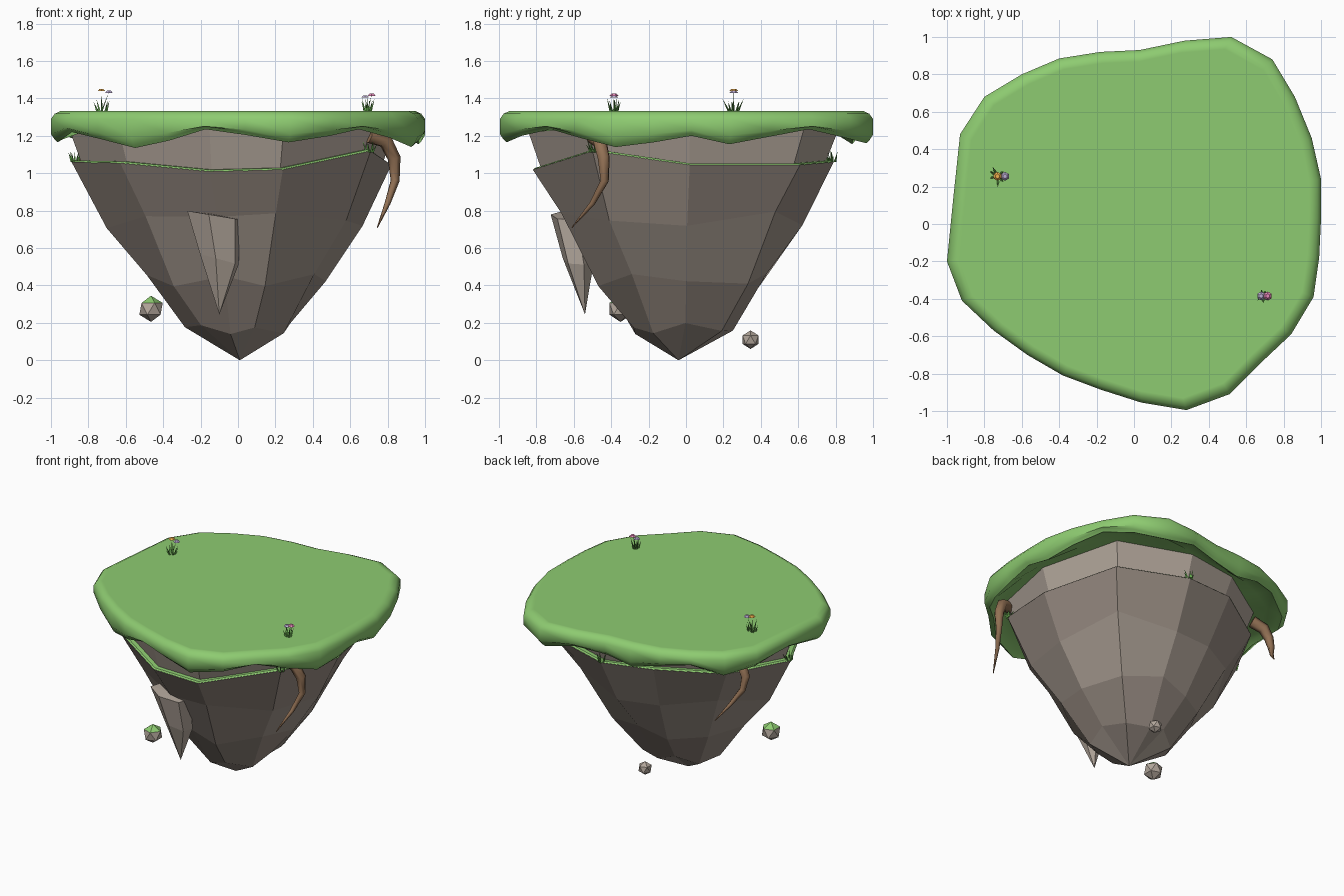
import bpy, bmesh, math, random
from mathutils import Vector

if "Cube" in bpy.data.objects:
    bpy.data.objects.remove(bpy.data.objects["Cube"])

random.seed(4)


def material(name, rgb):
    m = bpy.data.materials.new(name)
    m.diffuse_color = (*rgb, 1)
    m.use_nodes = True
    m.node_tree.nodes["Principled BSDF"].inputs["Base Color"].default_value = m.diffuse_color
    return m


GRASS = material("grass", (0.27, 0.60, 0.165))
BLADE = material("blade", (0.14, 0.42, 0.08))
ROCK = material("rock", (0.32, 0.268, 0.23))
ROCK_MID = material("rock_mid", (0.37, 0.315, 0.27))
PALE = material("pale_rock", (0.45, 0.385, 0.33))
WOOD = material("wood", (0.29, 0.165, 0.09))
ORANGE = material("orange", (0.9, 0.45, 0.08))
LILAC = material("lilac", (0.5, 0.42, 0.65))
PINK = material("pink", (0.8, 0.25, 0.5))


def finish(bm, name, mats, smooth=False):
    bmesh.ops.recalc_face_normals(bm, faces=bm.faces)
    me = bpy.data.meshes.new(name)
    bm.to_mesh(me)
    bm.free()
    for m in mats:
        me.materials.append(m)
    ob = bpy.data.objects.new(name, me)
    bpy.context.collection.objects.link(ob)
    if smooth:
        for p in me.polygons:
            p.use_smooth = True
    return ob


def loft(name, rings, start, end, mats, smooth=False):
    """Skin equal-length rings (materials alternate by row), fan each end to a point."""
    bm = bmesh.new()
    vs = [[bm.verts.new(p) for p in r] for r in rings]
    n = len(vs[0])
    for row, (a, b) in enumerate(zip(vs, vs[1:])):
        for i in range(n):
            j = (i + 1) % n
            bm.faces.new((a[i], a[j], b[j], b[i])).material_index = row % len(mats)
    for ring, tip in ((vs[0], start), (vs[-1], end)):
        t = bm.verts.new(tip)
        for i in range(n):
            bm.faces.new((ring[i], ring[(i + 1) % n], t)).material_index = len(mats) - 1
    return finish(bm, name, mats, smooth)


# Grass cap: outline in plan with a wavy hem height at each point
outline = [(-1, -.2, 1.165), (-.92, -.41, 1.22), (-.75, -.57, 1.18), (-.57, -.70, 1.135),
           (-.38, -.81, 1.175), (-.18, -.885, 1.235), (.04, -.955, 1.205), (.28, -.995, 1.165),
           (.51, -.91, 1.20), (.67, -.75, 1.235), (.84, -.59, 1.19), (.96, -.39, 1.14),
           (.99, -.18, 1.165), (1, .03, 1.20), (1, .24, 1.155), (.95, .46, 1.195),
           (.86, .68, 1.235), (.74, .88, 1.19), (.52, 1, 1.16), (.27, .98, 1.215),
           (.03, .93, 1.195), (-.18, .92, 1.155), (-.4, .885, 1.205), (-.6, .8, 1.23),
           (-.8, .68, 1.16), (-.93, .48, 1.19), (-.965, .15, 1.22)]


def plan(s, z):
    return [(x * s, y * s, z(h)) for x, y, h in outline]


grass = loft("grass_cap", [plan(.935, lambda h: 1.332), plan(.95, lambda h: 1.332),
                           plan(.98, lambda h: 1.318), plan(1, lambda h: 1.29),
                           plan(1, lambda h: .6 * h + .51), plan(.98, lambda h: h + .015),
                           plan(.965, lambda h: h), plan(.94, lambda h: h + .015),
                           plan(.86, lambda h: 1.235)],
             (0, 0, 1.332), (0, 0, 1.235), [GRASS], True)
bpy.context.view_layer.objects.active = grass
grass.select_set(True)
bpy.ops.object.shade_smooth_by_angle(angle=math.radians(50))

# Main rock: ten-sided tapering body under the ledge
rim = [(.24, -.82, 1.02), (.71, -.50, 1.12), (.82, .02, 1.045), (.67, .61, 1.045),
       (.16, .79, 1.06), (-.24, .73, 1.09), (-.66, .46, 1.065), (-.89, .02, 1.06),
       (-.63, -.51, 1.055), (-.15, -.79, 1.01)]


def rock_ring(s, z, wobble):
    return [(x * s + .01, y * s - .01, z + wobble * math.sin(2.3 * i + 9 * s))
            for i, (x, y, h) in enumerate(rim)]


loft("rock_body", [rim, rock_ring(.80, .75, .045), rock_ring(.56, .43, .035),
                   rock_ring(.33, .17, .03)], (0, 0, 1.03), (.01, -.04, 0), [ROCK, ROCK_MID])

# Thin grass on the ledge
loft("ledge_grass", [[(x, y, z - .002) for x, y, z in rim],
                     [(x * .985, y * .985, z + .008) for x, y, z in rim]],
     (0, 0, 1.035), (0, 0, 1.06), [GRASS])

# Pale upper rock band flaring into the cap
loft("rock_band", [[(x * .93, y * .93, z - .03) for x, y, z in rim],
                   [(x * 1.02, y * 1.04, 1.25) for x, y, z in rim]],
     (0, 0, 1.04), (0, 0, 1.25), [PALE])


# Hanging shard on the front
def shard_ring(c, rx, ry, tilt):
    return [(c[0] + rx * math.cos(a), c[1] + ry * math.sin(a), c[2] - tilt * math.cos(a))
            for a in (k * math.pi / 3 + .35 for k in range(6))]


loft("front_shard", [shard_ring((-.13, -.62, .775), .15, .105, .025),
                     shard_ring((-.10, -.575, .54), .11, .085, .03)],
     (-.13, -.62, .78), (-.1, -.54, .245), [PALE])


# Angular tapering roots
def root(name, pts):
    cu = bpy.data.curves.new(name, 'CURVE')
    cu.dimensions = '3D'
    cu.bevel_depth = 1
    cu.bevel_resolution = 1
    cu.use_fill_caps = True
    sp = cu.splines.new('POLY')
    sp.points.add(len(pts) - 1)
    for b, (x, y, z, r) in zip(sp.points, pts):
        b.co = (x, y, z, 1)
        b.radius = r
    cu.materials.append(WOOD)
    bpy.context.collection.objects.link(bpy.data.objects.new(name, cu))


root("front_root", [(.70, -.50, 1.20, .042), (.79, -.46, 1.17, .04), (.835, -.44, 1.08, .035),
                    (.84, -.435, .96, .024), (.80, -.50, .84, .016), (.745, -.61, .71, .003)])
root("back_root", [(-.70, .42, 1.20, .042), (-.78, .45, 1.16, .04), (-.82, .46, 1.09, .033),
                   (-.815, .49, 1.0, .023), (-.76, .56, .90, .014), (-.70, .655, .80, .003)])


# Floating pebbles
def pebble(name, pos, r, green):
    bm = bmesh.new()
    bmesh.ops.create_icosphere(bm, subdivisions=1, radius=r)
    for f in bm.faces:
        if green and f.calc_center_median().z > .3 * r:
            f.material_index = 1
    bmesh.ops.translate(bm, verts=bm.verts, vec=pos)
    finish(bm, name, [PALE, GRASS])


pebble("mossy_pebble", (-.465, -.35, .275), .07, True)
pebble("small_pebble", (.10, .345, .11), .05, False)


# Grass tufts and flowers
def spike(bm, base, tip, r):
    b = [bm.verts.new(base + Vector((math.cos(a), math.sin(a), 0)) * r)
         for a in (0, 2.1, 4.2)]
    t = bm.verts.new(tip)
    bm.faces.new(b)
    for i in range(3):
        bm.faces.new((b[i], b[(i + 1) % 3], t))


def tuft(name, pos, h, spread, blooms=()):
    pos = Vector(pos)
    bm = bmesh.new()
    for k in range(7):
        a = k * math.tau / 7 + random.uniform(-.3, .3)
        d = Vector((math.cos(a), math.sin(a), 0))
        spike(bm, pos + d * spread * .5,
              pos + d * spread * random.uniform(.8, 1.3) + Vector((0, 0, h * random.uniform(.6, 1))), .008)
    for k, (dx, z, mat) in enumerate(blooms):
        head = Vector((pos.x + dx, pos.y, z))
        spike(bm, pos, head, .005)
        fl = bmesh.new()
        bmesh.ops.create_cone(fl, segments=6, radius1=.024, radius2=.012, depth=.012, cap_ends=True)
        bmesh.ops.translate(fl, verts=fl.verts, vec=head)
        finish(fl, f"{name}_flower_{k}", [mat])
    finish(bm, name, [BLADE])


tuft("left_tuft", (-.73, .255, 1.33), .075, .05, [(0, 1.445, ORANGE), (.04, 1.435, LILAC)])
tuft("right_tuft", (.69, -.385, 1.33), .075, .035, [(-.01, 1.41, LILAC), (.025, 1.42, PINK)])
tuft("ledge_tuft_left", (-.875, .02, 1.06), .075, .035)
tuft("ledge_tuft_right", (.70, -.49, 1.11), .075, .035)
tuft("ledge_tuft_back", (.16, .78, 1.06), .075, .035)
